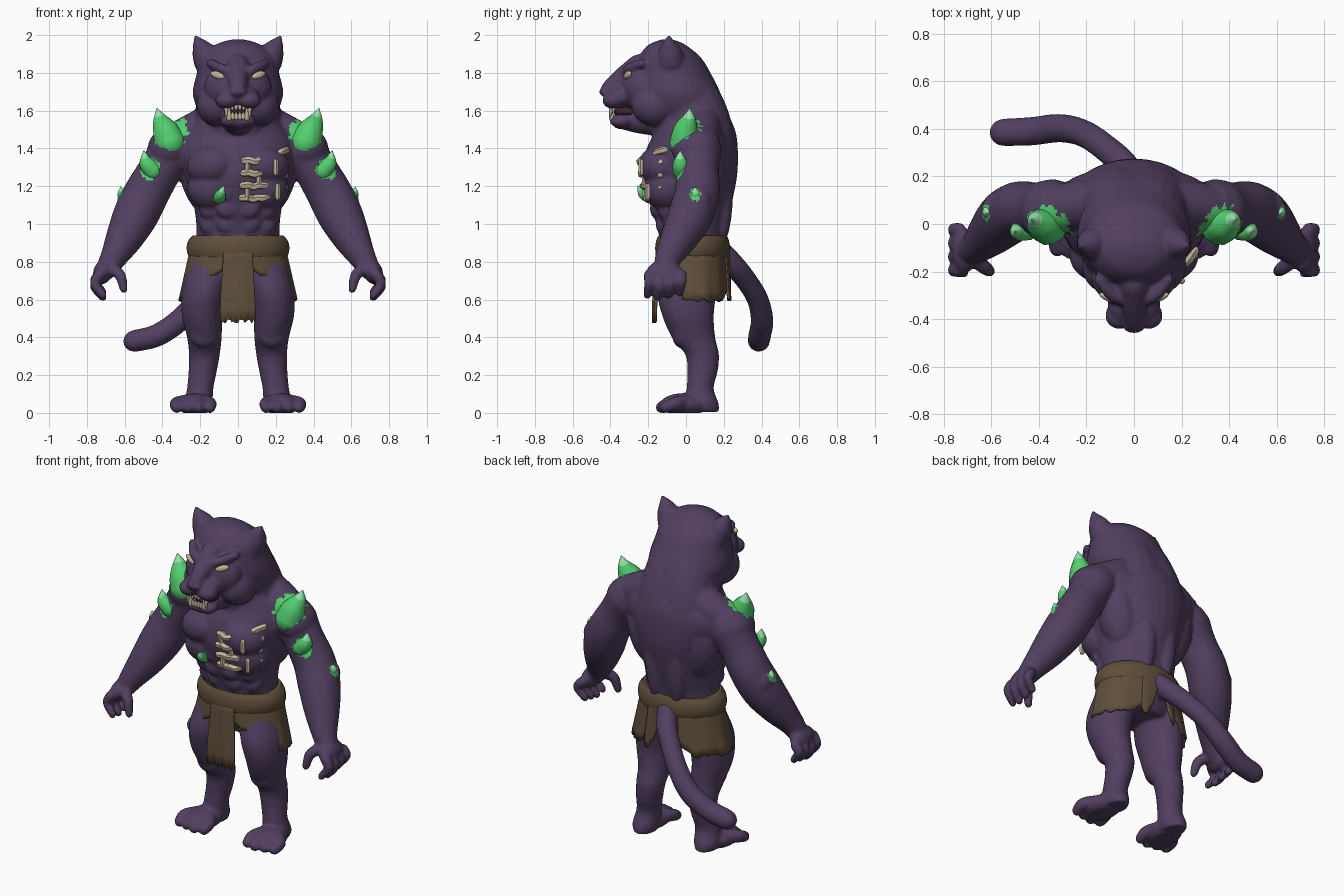
import bpy, bmesh, math, random
from mathutils import Vector, Matrix, Euler, noise
from mathutils.bvhtree import BVHTree

random.seed(4)
if "Cube" in bpy.data.objects:
    bpy.data.objects.remove(bpy.data.objects["Cube"])


def material(name, r, g, b):
    m = bpy.data.materials.new(name)
    m.use_nodes = True
    m.diffuse_color = (r, g, b, 1)
    m.node_tree.nodes["Principled BSDF"].inputs["Base Color"].default_value = (r, g, b, 1)
    return m


purple = material("purple hide", .083, .05, .118)
green = material("crystal green", .085, .62, .16)
mint = material("pale crystal", .3, .75, .4)
brown = material("brown cloth", .115, .078, .044)
bone = material("bone", .54, .47, .32)
rust = material("raw wound", .15, .05, .025)
wine = material("dark mouth", .05, .015, .03)


def spline(rows, steps=5):
    """Catmull-Rom through rows of any width."""
    v = [Vector(r) for r in rows]
    v = [v[0] * 2 - v[1]] + v + [v[-1] * 2 - v[-2]]
    out = []
    for a, b, c, d in zip(v, v[1:], v[2:], v[3:]):
        for k in range(steps):
            t = k / steps
            out.append((b * 2 + (c - a) * t + (a * 2 - b * 5 + c * 4 - d) * t * t
                        + (b * 3 - a - c * 3 + d) * t ** 3) * .5)
    return out + [v[-2]]


def tube(bm, rows, level=False, both=False, sides=20):
    """Skin a path: rows are x, y, z, r, or x, y, z, rx, ry when rings stay level."""
    pts = spline(rows)
    if level:
        rings = [(Vector(p[:3]), p[3], p[4]) for p in pts]
    else:
        pos = [Vector(p[:3]) for p in pts]
        d0, d1 = (pos[0] - pos[1]).normalized(), (pos[-1] - pos[-2]).normalized()
        bend = [math.radians(a) for a in (82, 60, 30)]
        rad = [max(p[3], .002) for p in pts]
        dome = lambda c, d, r, a: (c + d * r * math.sin(a), r * math.cos(a))
        line = [dome(pos[0], d0, rad[0], a) for a in bend] + list(zip(pos, rad))
        line += [dome(pos[-1], d1, rad[-1], a) for a in reversed(bend)]
        rings = [(c, r, r) for c, r in line]
    for s in ((1, -1) if both else (1,)):
        u, loops = None, []
        for i, (c, rx, ry) in enumerate(rings):
            if level:
                u, w = Vector((1, 0, 0)), Vector((0, 1, 0))
            else:
                t = (rings[min(i + 1, len(rings) - 1)][0] - rings[max(i - 1, 0)][0]).normalized()
                u = (u - t * u.dot(t)).normalized() if u else t.orthogonal().normalized()
                w = t.cross(u)
            loop = []
            for k in range(sides):
                a = math.tau * k / sides
                p = c + u * rx * math.cos(a) + w * ry * math.sin(a)
                loop.append(bm.verts.new((p.x * s, p.y, p.z)))
            loops.append(loop)
        for a, b in zip(loops, loops[1:]):
            for k in range(sides):
                j = (k + 1) % sides
                bm.faces.new((a[k], a[j], b[j], b[k]))
        bm.faces.new(loops[0][::-1])
        bm.faces.new(loops[-1])


def blob(bm, at, size, turn=(0, 0, 0), both=False):
    for s in ((1, -1) if both else (1,)):
        m = (Matrix.Diagonal((s, 1, 1, 1)) @ Matrix.Translation(at)
             @ Euler(turn).to_matrix().to_4x4() @ Matrix.Diagonal((*size, 1)))
        bmesh.ops.create_uvsphere(bm, u_segments=20, v_segments=12, radius=1, matrix=m)


def finish(bm, name, mats, angle=50):
    bmesh.ops.recalc_face_normals(bm, faces=bm.faces)
    me = bpy.data.meshes.new(name)
    bm.to_mesh(me)
    bm.free()
    for m in mats:
        me.materials.append(m)
    me.shade_smooth()
    me.set_sharp_from_angle(angle=math.radians(angle))
    ob = bpy.data.objects.new(name, me)
    bpy.context.collection.objects.link(ob)
    return ob


# Torso, neck and skull in one level loft
bm = bmesh.new()
tube(bm, [(0, .03, .68, .18, .13), (0, .03, .8, .24, .17), (0, .03, .95, .22, .175),
          (0, .025, 1.1, .235, .215), (0, .02, 1.25, .28, .25), (0, .03, 1.38, .31, .245),
          (0, .045, 1.48, .28, .22), (0, .02, 1.56, .21, .215), (0, -.03, 1.63, .225, .235),
          (0, -.05, 1.7, .24, .23), (0, -.07, 1.8, .218, .2), (0, -.085, 1.88, .2, .165),
          (0, -.1, 1.94, .135, .11), (0, -.1, 1.967, .075, .06), (0, -.1, 1.978, .02, .02)],
     level=True, sides=32)
# Thick nape
tube(bm, [(.04, -.03, 1.74, .16), (.045, .03, 1.6, .18), (.06, .07, 1.46, .185), (.06, .08, 1.3, .18)], both=True)
# Chest, back and stomach muscles
blob(bm, (.14, -.14, 1.31), (.135, .11, .105), (0, .2, .2), True)
blob(bm, (.14, -.1, 1.19), (.13, .12, .12), both=True)
blob(bm, (.19, .09, 1.27), (.12, .12, .23), (0, .2, 0), True)
blob(bm, (.07, .18, 1.18), (.07, .07, .3), both=True)
blob(bm, (.19, .125, 1.41), (.15, .09, .13), (0, 0, -.3), True)
for z, y in ((1.17, -.178), (1.08, -.158), (1, -.128)):
    blob(bm, (.055, y, z), (.06, .033, .052), both=True)
    blob(bm, (.15, y + .06, z), (.055, .055, .065), both=True)
tube(bm, [(.1, .08, 1.56, .1), (.22, .08, 1.49, .105), (.34, .06, 1.43, .1)], both=True)
tube(bm, [(.03, -.165, 1.42, .022), (.1, -.14, 1.53, .03)], both=True)
# Face, muzzle and jaw
blob(bm, (0, -.23, 1.72), (.18, .12, .14))
blob(bm, (.12, -.17, 1.63), (.1, .12, .11), both=True)
blob(bm, (0, -.34, 1.675), (.112, .09, .065))
tube(bm, [(0, -.25, 1.84, .06), (0, -.34, 1.77, .055), (0, -.405, 1.72, .043)])
blob(bm, (0, -.43, 1.7), (.048, .03, .026))
blob(bm, (.06, -.385, 1.655), (.062, .058, .046), both=True)
tube(bm, [(.03, -.325, 1.795, .024), (.09, -.3, 1.825, .027), (.145, -.235, 1.85, .024)], both=True)
tube(bm, [(.06, -.31, 1.745, .024), (.14, -.25, 1.745, .026)], both=True)
tube(bm, [(0, -.2, 1.56, .09), (0, -.29, 1.555, .07), (0, -.35, 1.545, .045)])
blob(bm, (.04, -.345, 1.545), (.055, .06, .036), both=True)
tube(bm, [(.16, -.08, 1.86, .075), (.185, -.085, 1.915, .062), (.206, -.09, 1.955, .038),
          (.222, -.09, 1.985, .014)], both=True)
# Arms and hands
blob(bm, (.365, .05, 1.4), (.115, .13, .11), (0, .4, 0), True)
tube(bm, [(.34, .065, 1.4, .125), (.41, .06, 1.29, .115), (.48, .06, 1.17, .12),
          (.54, .025, 1.05, .12), (.6, -.035, .93, .1), (.655, -.09, .83, .073),
          (.69, -.11, .77, .06)], both=True)
blob(bm, (.58, .06, 1.12), (.06, .075, .075), both=True)
blob(bm, (.715, -.115, .745), (.052, .095, .065), (0, -.3, 0), True)
for i in range(4):
    y = -.195 + .057 * i
    z = .012 * abs(i - 1)
    tube(bm, [(.735, y, .73, .03), (.757, y, .67 + z, .027), (.715, y - .01, .612 + z, .022)], both=True)
tube(bm, [(.68, -.14, .77, .035), (.625, -.185, .73, .03), (.605, -.2, .655, .022)], both=True)
# Legs and feet
tube(bm, [(.14, .03, .8, .12, .14), (.175, .005, .65, .12, .157), (.19, .01, .52, .108, .138),
          (.178, .04, .4, .092, .115), (.178, .085, .31, .082, .09), (.187, .088, .22, .075, .08),
          (.2, .075, .13, .07, .072), (.21, .085, .05, .075, .088), (.21, .09, .005, .06, .085)],
     level=True, both=True)
blob(bm, (.18, -.03, .42), (.075, .045, .075), both=True)
blob(bm, (.227, -.01, .045), (.095, .13, .06), (0, 0, .15), True)
for i in range(4):
    x = .15 + .058 * i
    tip = -.13 + .012 * abs(i - 1)
    tube(bm, [(.19 + .025 * i, 0, .06, .04), (x, tip + .05, .05, .036), (x, tip, .03, .032)], both=True)
# Tail
tube(bm, [(0, .15, .88, .065), (-.04, .245, .79, .06), (-.12, .32, .7, .057), (-.21, .38, .6, .057),
          (-.31, .403, .49, .06), (-.43, .39, .41, .06), (-.55, .385, .38, .058)])
body = finish(bm, "body", [purple, green, rust])

# Fuse the flesh into one smooth skin
fuse = body.modifiers.new("fuse", "REMESH")
fuse.mode = "VOXEL"
fuse.voxel_size = .0095
soften = body.modifiers.new("soften", "SMOOTH")
soften.iterations = 6
graph = bpy.context.evaluated_depsgraph_get()
skin = bpy.data.meshes.new_from_object(body.evaluated_get(graph))
body.modifiers.clear()
body.data = skin
skin.name = "body"
for v in skin.vertices:
    v.co.z = max(v.co.z, 0)
skin.materials.clear()
for m in (purple, green, rust):
    skin.materials.append(m)

# Ragged crystal growth and raw skin around the spikes
patches = [((.315, -.1, 1.45), .045, 2)]
for s in (1, -1):
    patches += [((s * .36, -.01, 1.49), .095, 1), ((s * .34, -.08, 1.47), .05, 1),
                ((s * .47, -.05, 1.29), .055, 1), ((s * .61, .05, 1.15), .035, 1)]
patches.append(((-.09, -.25, 1.15), .042, 1))
for f in skin.polygons:
    f.use_smooth = True
    f.material_index = 0
    for at, reach, slot in patches:
        if (f.center - Vector(at)).length < reach * (1 + .35 * noise.noise(f.center * 40)):
            f.material_index = slot
            break

tree = BVHTree.FromPolygons([v.co for v in skin.vertices], [p.vertices for p in skin.polygons])


def front(x, z):
    """Depth of the skin seen from the front."""
    hit = tree.ray_cast(Vector((x, -1, z)), Vector((0, 1, 0)))[0]
    return hit.y if hit else -.2


# Crystal spikes, paler towards the tip
def spikes(name, rows, both=True):
    bm = bmesh.new()
    tube(bm, rows, both=both, sides=12)
    a, b = Vector(rows[0][:3]), Vector(rows[-1][:3])
    for f in bm.faces:
        c = f.calc_center_median()
        c.x = abs(c.x) if both else c.x
        f.material_index = int((c - a).dot(b - a) / (b - a).length_squared > .75)
    finish(bm, name, [green, mint], 70)


spikes("shoulder_spikes", [(.36, -.005, 1.43, .085), (.385, 0, 1.495, .07), (.412, .015, 1.555, .04), (.428, .02, 1.61, .004)])
spikes("arm_spikes", [(.45, -.02, 1.28, .05), (.485, -.03, 1.325, .04), (.498, -.03, 1.385, .004)])
spikes("elbow_spikes", [(.585, .05, 1.12, .035), (.612, .05, 1.16, .028), (.62, .045, 1.195, .003)])
y = front(-.09, 1.15)
spikes("chest_spike", [(-.1, y + .015, 1.14, .034), (-.09, y - .025, 1.16, .026), (-.075, y - .05, 1.2, .004)], False)

# Exposed ribs on the left of the chest, stepping up towards the side
bm = bmesh.new()
for i in range(4):
    rows = []
    for k in range(9):
        x = .035 + .0275 * k - .004 * i
        z = 1.335 - .066 * i + .007 * k - .028 * math.sin(math.pi * k / 8) + .006 * (k % 2)
        rows.append((x, max(front(x, z) - .008, -.28 + .018 * k), z, .02))
    tube(bm, rows, sides=6)
for x, z in ((.05, 1.3), (.11, 1.23), (.05, 1.165), (.2, 1.3), (.21, 1.17)):
    tube(bm, [(x, front(x, z) - .006, z + .03, .015), (x, front(x, z) - .006, z - .03, .015)], sides=6)
finish(bm, "ribs", [bone], 30)

# Eyes, teeth and mouth lining
bm = bmesh.new()
blob(bm, (.108, front(.108, 1.788) - .004, 1.788), (.042, .016, .019), (0, -.3, .4), True)
finish(bm, "eyes", [bone])
bm = bmesh.new()
for x, base, tip in ((.062, 1.635, 1.57), (.046, 1.56, 1.615), (.03, 1.63, 1.605),
                     (.01, 1.63, 1.605), (.01, 1.565, 1.59), (.028, 1.565, 1.59)):
    tube(bm, [(x, -.392, base, .016), (x, -.402, tip, .005)], both=True, sides=8)
finish(bm, "teeth", [bone])
bm = bmesh.new()
blob(bm, (0, -.31, 1.595), (.075, .075, .035))
finish(bm, "mouth_lining", [wine])

# Rolled belt
bm = bmesh.new()
tube(bm, [(0, .035, .81, .24, .175), (0, .035, .83, .262, .192), (0, .035, .87, .272, .198),
          (0, .035, .91, .264, .193), (0, .035, .94, .24, .18)], level=True, sides=40)
finish(bm, "belt", [brown])


# Hanging cloth, with a hem height for each angle from the front
def cloth(name, start, end, hem, drop=0):
    bm = bmesh.new()
    columns, last = 28, None
    for i in range(columns + 1):
        a = start + (end - start) * i / columns
        low = hem(abs(a)) + random.uniform(-.012, .012)
        col = []
        for k in range(7):
            z = .89 + (low - .89) * k / 6
            flare = min((.89 - z) / .3, 1)
            fold = 1 + .015 * flare * math.sin(a * 14)
            col.append(bm.verts.new((math.sin(a) * (.25 + .065 * flare) * fold,
                                     .035 - math.cos(a) * (.185 + .02 * flare + drop) * fold, z)))
        if last:
            for k in range(6):
                bm.faces.new((last[k], col[k], col[k + 1], last[k + 1]))
        last = col
    ob = finish(bm, name, [brown])
    thick = ob.modifiers.new("thickness", "SOLIDIFY")
    thick.thickness = .014


def side_hem(a):
    return .77 - .17 * min((a - .25) / .95, 1) if a < 2.5 else .6 + .2 * (a - 2.5)


cloth("front_flap", -.3, .3, lambda a: .485, .008)
cloth("left_skirt", .25, 2.95, side_hem)
cloth("right_skirt", -.25, -2.95, side_hem)
cloth("back_flap", 2.7, 3.5, lambda a: .7 - .1 * math.cos(a * 9), .008)
